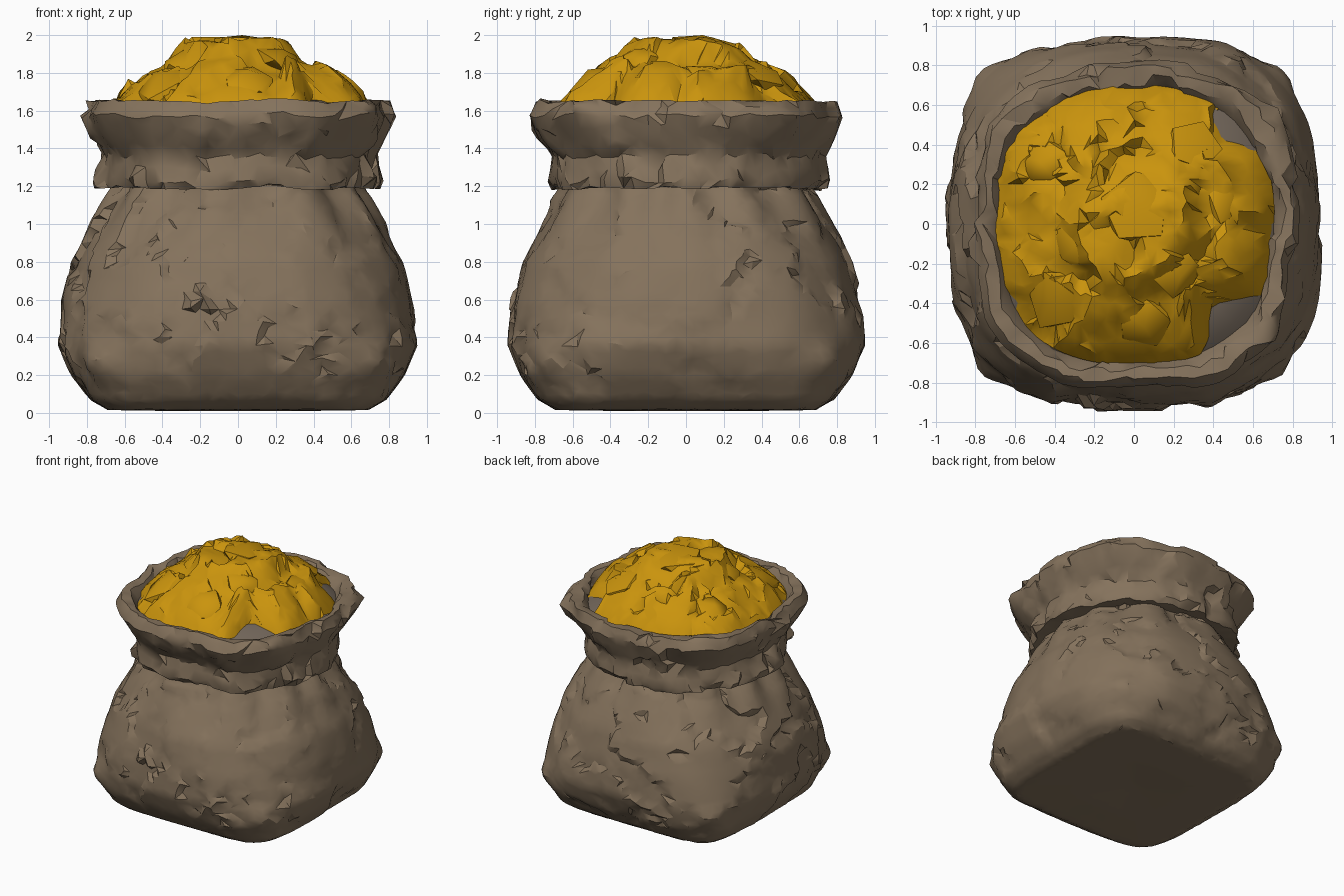
import bpy, bmesh, math, random
from mathutils import Vector, noise

if "Cube" in bpy.data.objects:
    bpy.data.objects.remove(bpy.data.objects["Cube"])

random.seed(11)


def material(name, rgb):
    m = bpy.data.materials.new(name)
    m.diffuse_color = (*rgb, 1)
    m.use_nodes = True
    m.node_tree.nodes["Principled BSDF"].inputs["Base Color"].default_value = m.diffuse_color
    return m


CLOTH = material("brown cloth", (0.235, 0.170, 0.108))
LINING = material("grey lining", (0.165, 0.130, 0.10))
GOLD = material("gold", (0.59, 0.295, 0.004))


def finish(name, bm, mat, angle=32):
    bmesh.ops.recalc_face_normals(bm, faces=bm.faces)
    me = bpy.data.meshes.new(name)
    bm.to_mesh(me)
    bm.free()
    me.materials.append(mat)
    ob = bpy.data.objects.new(name, me)
    bpy.context.collection.objects.link(ob)
    bpy.ops.object.select_all(action='DESELECT')
    ob.select_set(True)
    bpy.context.view_layer.objects.active = ob
    bpy.ops.object.shade_smooth_by_angle(angle=math.radians(angle))
    return ob


def outline(a, r, n):
    """Point of a rounded square of half width r and squareness n."""
    c, s = math.cos(a), math.sin(a)
    k = r / (abs(c) ** n + abs(s) ** n) ** (1 / n)
    return Vector((c * k, s * k, 0))


def profile_at(profile, t):
    """Row of a profile at t (row index, fractional)."""
    t = min(max(t, 0), len(profile) - 1)
    i = min(int(t), len(profile) - 2)
    return [u + (v - u) * (t - i) for u, v in zip(profile[i], profile[i + 1])]


def even_steps(profile, step):
    out = []
    for i, (p, q) in enumerate(zip(profile, profile[1:])):
        m = max(1, round(math.hypot(q[0] - p[0], q[1] - p[1]) / step))
        out += [i + k / m for k in range(m)]
    return out + [len(profile) - 1]


def split_quad(bm, a, b, c, d):
    if random.random() < 0.5:
        a, b, c, d = b, c, d, a
    bm.faces.new((a, b, c))
    bm.faces.new((a, c, d))


def loft(profile, step, sides, shape, jitter=0.0, caps=(False, False)):
    """Skin of rounded-square rings, with points slid along the surface
    and quads split at random so that folds run in irregular lines."""
    bm = bmesh.new()
    ts = even_steps(profile, step)
    rings = []
    for k, t in enumerate(ts):
        ring = []
        inner = 0 < k < len(ts) - 1
        for i in range(sides):
            a = 2 * math.pi * (i + random.uniform(-jitter, jitter)) / sides
            slide = random.uniform(-jitter, jitter) if inner else 0
            gap = (ts[k + 1] - t) if slide > 0 else (t - ts[k - 1])
            r, z, n = profile_at(profile, t + slide * gap)
            p = outline(a, r, n)
            p.z = z
            ring.append(bm.verts.new(shape(p, a)))
        rings.append(ring)
    for lo, hi in zip(rings, rings[1:]):
        for i in range(sides):
            j = (i + 1) % sides
            split_quad(bm, lo[i], lo[j], hi[j], hi[i])
    if caps[0]:
        bm.faces.new(rings[0][::-1])
    if caps[1]:
        bm.faces.new(rings[-1])
    return bm


def rand_of(c, k):
    return (math.sin(c.x * 12.9 + c.y * 78.2 + c.z * 37.7 + k) * 437.5) % 1 - 0.5


def plates(p, freq):
    """Stepped creases: each irregular patch sits at its own depth."""
    q = p * freq + noise.noise_vector(p * 3.1) * 0.9
    return rand_of(noise.voronoi(q)[1][0], 0)


def push(p, d):
    out = Vector((p.x, p.y, 0))
    return p + out.normalized() * d if out.length > 0.01 else p


# Sack body: square base, bulging belly, gathered neck
def body_shape(p, a):
    fade = min(1, p.z / 0.25)
    d = 0.045 * plates(p, 2.8) * fade + 0.012 * noise.noise(p * 4) * fade
    gather = max(0, 1 - abs(p.z - 1.15) / 0.3)
    d += 0.03 * gather * math.cos(11 * a + 1.5 * math.sin(2 * a))
    # Pinched lower corners
    corner = max(0, -math.cos(4 * a)) ** 12
    d += 0.05 * corner * max(0, 1 - abs(p.z - 0.27) / 0.12)
    return push(p, d)


body = [(0.04, 0.02, 2.5), (0.35, 0.01, 4), (0.69, 0.015, 6.5), (0.78, 0.07, 4.8),
        (0.87, 0.20, 3.7), (0.935, 0.36, 2.9), (0.92, 0.60, 2.4), (0.87, 0.80, 2.2),
        (0.75, 1.02, 2.15), (0.645, 1.18, 2.15), (0.62, 1.30, 2.2)]
finish("sack_body", loft(body, 0.042, 120, body_shape, 0.33, (True, False)), CLOTH, 30)


# Folded cuff: outer flap, rolled rim and inside wall
def cuff_shape(p, a):
    d = 0.06 * plates(p, 3.4) + 0.03 * noise.noise(p * 3.5)
    q = push(p, d)
    q.z += 0.02 * noise.noise(Vector((math.cos(a) * 2, math.sin(a) * 2, 7)))
    q.y -= 0.03 * max(0, min(1, (p.z - 1.3) / 0.2)) * (p.y < 0)
    return q


cuff = [(0.61, 1.20, 2.3), (0.725, 1.185, 2.3), (0.74, 1.23, 2.3), (0.71, 1.36, 2.4),
        (0.76, 1.46, 2.6), (0.81, 1.57, 2.8), (0.775, 1.655, 2.7),
        (0.72, 1.645, 2.5), (0.675, 1.56, 2.4), (0.62, 1.40, 2.4)]
finish("folded_cuff", loft(cuff, 0.055, 84, cuff_shape, 0.33), CLOTH, 34)

# Lining that peeps out between the gold and the rim
lining = [(0.71, 1.56, 2.5), (0.66, 1.60, 2.5), (0.56, 1.655, 2.4), (0.3, 1.66, 2.2)]
finish("sack_lining", loft(lining, 0.2, 32, lambda p, a: p, 0, (False, True)), LINING)

# Gold heap: jagged tilted lumps over a mound with a raised middle
mound = [(0, 1.985), (0.24, 1.95), (0.31, 1.92), (0.37, 1.84), (0.50, 1.80),
         (0.60, 1.72), (0.67, 1.64), (0.71, 1.57)]


def mound_height(r):
    for (r0, z0), (r1, z1) in zip(mound, mound[1:]):
        if r <= r1:
            return z0 + (z1 - z0) * (r - r0) / (r1 - r0)
    return mound[-1][1]


def bare(a, centre, width):
    away = abs((a - centre + math.pi) % (2 * math.pi) - math.pi)
    return max(0, 1 - away / width)


def heap_point(u, v):
    rho = max(abs(u), abs(v))
    a = math.atan2(v, u)
    r = 0.71 * rho
    p = outline(a, r, 2.4)
    rim = max(0, (rho - 0.55) / 0.45)
    p = push(p, -rim * (0.16 * bare(a, -0.8, 0.3) + 0.07 * bare(a, 0.75, 0.25)))
    # Each lump is a patch with its own height and tilt
    q = p * 4.2 + noise.noise_vector(p * 4) * 0.35
    c = noise.voronoi(q)[1][0]
    off = q - c
    bump = 0.09 * rand_of(c, 1) + 0.16 * (off.x * rand_of(c, 2) + off.y * rand_of(c, 3))
    p.z = mound_height(r) + bump * (1 - 0.4 * rim)
    p.y += 0.03 * (1 - rho)
    p.z = min(p.z, 1.99)
    return p


N = 30
bm = bmesh.new()
grid = []
for i in range(N + 1):
    row = []
    for j in range(N + 1):
        ju, jv = (random.uniform(-0.35, 0.35) if 0 < k < N else 0 for k in (i, j))
        row.append(bm.verts.new(heap_point(2 * (i + ju) / N - 1, 2 * (j + jv) / N - 1)))
    grid.append(row)
for i in range(N):
    for j in range(N):
        split_quad(bm, grid[i][j], grid[i + 1][j], grid[i + 1][j + 1], grid[i][j + 1])
finish("gold_heap", bm, GOLD, 38)

# Gold chunks: a few angular lumps half buried in the heap
bm = bmesh.new()
spots = [(0.02, 0.08, 1.93, 0.20), (-0.27, -0.1, 1.86, 0.14), (0.22, -0.25, 1.87, 0.13),
         (0.05, -0.48, 1.75, 0.16), (-0.45, 0.3, 1.74, 0.14), (0.46, 0.12, 1.77, 0.13),
         (0.3, 0.38, 1.78, 0.14), (-0.4, -0.38, 1.72, 0.16)]
for x, y, z, size in spots:
    tilt = Vector((x, y, 0.8)).to_track_quat('Z', 'Y')
    for v in bmesh.ops.create_icosphere(bm, subdivisions=1, radius=1)["verts"]:
        k = size * random.uniform(0.8, 1.2)
        v.co = Vector((v.co.x * k, v.co.y * k, v.co.z * k * 0.45))
        v.co.rotate(tilt)
        v.co += Vector((x, y, z))
        v.co.z = min(v.co.z, 2.0)
finish("gold_chunks", bm, GOLD, 42)
